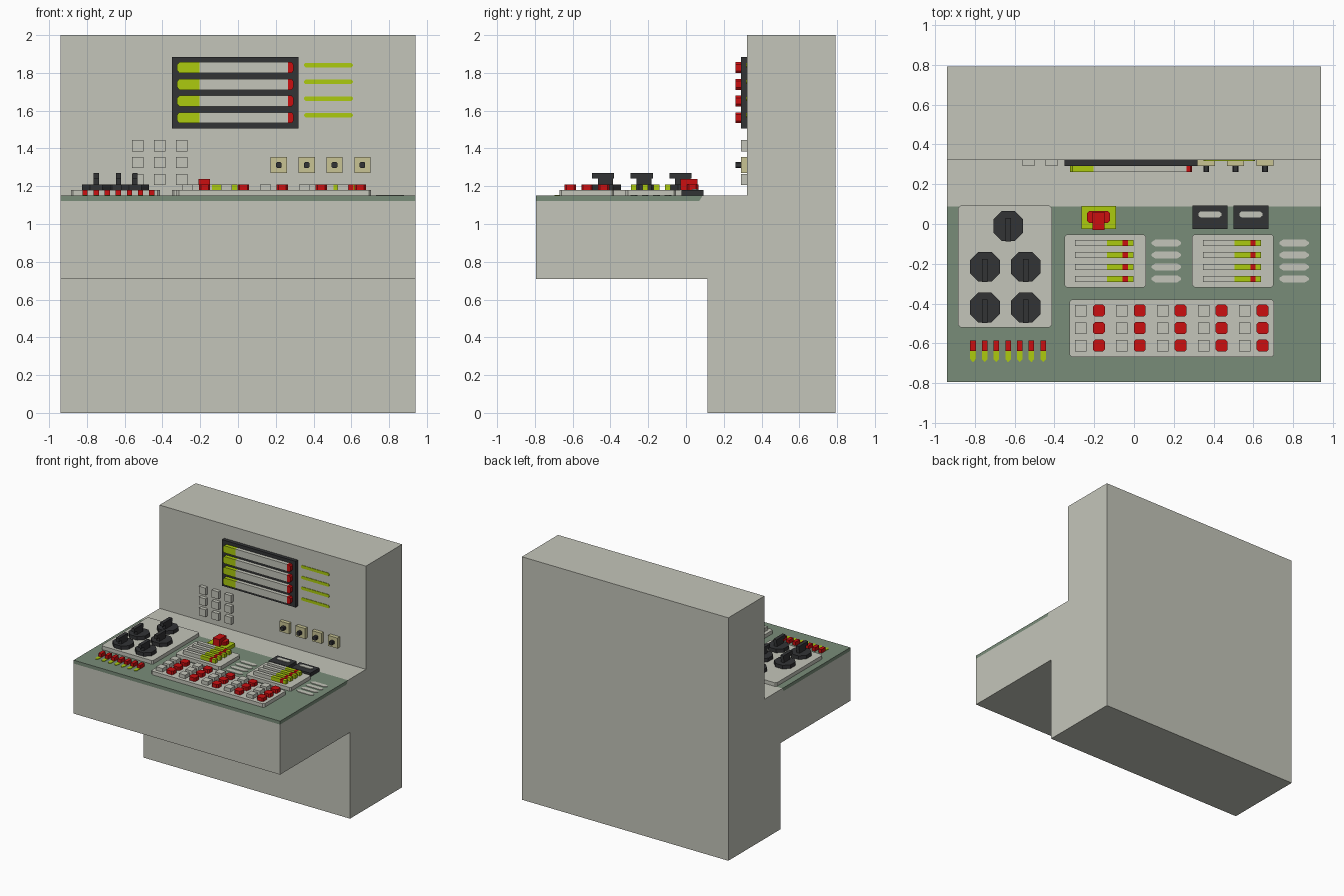
import bpy, bmesh

if "Cube" in bpy.data.objects:
    bpy.data.objects.remove(bpy.data.objects["Cube"])


def lin(c):
    c /= 255
    return c / 12.92 if c <= 0.04045 else ((c + 0.055) / 1.055) ** 2.4


def mat(name, r, g, b):
    m = bpy.data.materials.new(name)
    m.diffuse_color = (lin(r), lin(g), lin(b), 1)
    m.use_nodes = True
    m.node_tree.nodes["Principled BSDF"].inputs["Base Color"].default_value = m.diffuse_color
    return m


GREY = mat("warm grey", 196, 197, 186)
GREEN = mat("desk green", 121, 140, 121)
BLACK = mat("charcoal", 50, 51, 53)
LIME = mat("lime", 172, 203, 14)
RED = mat("red", 203, 14, 16)
CREAM = mat("cream", 200, 196, 148)

DESK, WALL = 1.15, 0.322   # desk top height, upright front face


def prism(name, pts, place, a, b, m):
    """Extrude an outline from level a to b; place(u, v, h) gives 3D."""
    bm = bmesh.new()
    lo = [bm.verts.new(place(u, v, a)) for u, v in pts]
    hi = [bm.verts.new(place(u, v, b)) for u, v in pts]
    n = len(pts)
    bm.faces.new(lo)
    bm.faces.new(hi)
    for i in range(n):
        j = (i + 1) % n
        bm.faces.new((lo[i], lo[j], hi[j], hi[i]))
    bmesh.ops.recalc_face_normals(bm, faces=bm.faces)
    me = bpy.data.meshes.new(name)
    bm.to_mesh(me)
    bm.free()
    me.materials.append(m)
    ob = bpy.data.objects.new(name, me)
    bpy.context.collection.objects.link(ob)
    return ob


def on_desk(u, v, h):
    return (u, v, DESK + h)


def on_wall(u, v, h):
    return (u, WALL - h, v)


def plate(name, u0, u1, v0, v1, a, b, m, cut=0, cv=None, place=on_desk):
    """Rectangle with optionally chamfered corners."""
    c, d = cut, cut if cv is None else cv
    if c:
        pts = [(u0 + c, v0), (u1 - c, v0), (u1, v0 + d), (u1, v1 - d),
               (u1 - c, v1), (u0 + c, v1), (u0, v1 - d), (u0, v0 + d)]
    else:
        pts = [(u0, v0), (u1, v0), (u1, v1), (u0, v1)]
    return prism(name, pts, place, a, b, m)


def square(name, u, v, s, a, b, m, cut=0, place=on_desk):
    return plate(name, u - s, u + s, v - s, v + s, a, b, m, cut, place=place)


# cabinet body: side profile extruded across the width
side = lambda y, z, x: (x, y, z)
prism("cabinet", [(0.115, 0), (0.792, 0), (0.792, 2), (WALL, 2), (WALL, DESK),
                  (0.088, DESK), (0.07, 1.122), (-0.795, 1.122),
                  (-0.795, 0.71), (0.115, 0.71)], side, -0.94, 0.94, GREY)
prism("desk_top", [(0.088, DESK), (0.07, 1.122), (-0.795, 1.122),
                   (-0.795, DESK)], side, -0.94, 0.94, GREEN)

# rotary handles on their plate
plate("handle_plate", -0.885, -0.413, -0.52, 0.092, 0, 0.03, GREY, 0.012)
for x, y in [(-0.633, -0.01), (-0.75, -0.215), (-0.545, -0.215),
             (-0.75, -0.42), (-0.545, -0.42)]:
    square("handle_base", x, y, 0.075, 0.03, 0.06, BLACK, 0.042)
    plate("handle_stem", x - 0.014, x + 0.014, y - 0.047, y + 0.033,
          0.06, 0.092, BLACK)
    plate("handle_grip", x - 0.014, x + 0.014, y - 0.078, y + 0.04,
          0.09, 0.119, BLACK)

# row of small switches with pointed tags
for i in range(7):
    x = -0.81 + 0.0588 * i
    plate("small_switch", x - 0.014, x + 0.014, -0.64, -0.585, 0, 0.03, RED)
    prism("switch_tag", [(x - 0.014, -0.64), (x - 0.014, -0.68), (x, -0.695),
                         (x + 0.014, -0.68), (x + 0.014, -0.64)],
          on_desk, 0, 0.004, LIME)

# emergency button
plate("emergency_plate", -0.265, -0.09, -0.025, 0.09, 0, 0.03, LIME)
plate("emergency_base", -0.237, -0.12, 0.005, 0.066, 0.03, 0.06, RED, 0.012)
plate("emergency_knob", -0.208, -0.149, -0.03, 0.06, 0.03, 0.088, RED)

# slider banks with their labels
for dx in (0, 0.643):
    plate("slider_plate", -0.35 + dx, 0.06 + dx, -0.32, -0.052, 0, 0.03,
          GREY, 0.012)
    for i in range(4):
        y = -0.096 - 0.06 * i
        for nm, a, b, m in [("slider_track", -0.297, -0.137, GREY),
                            ("slider_scale", -0.137, -0.057, LIME),
                            ("slider_knob", -0.057, -0.031, RED),
                            ("slider_end", -0.031, -0.003, LIME)]:
            plate(nm, a + dx, b + dx, y - 0.015, y + 0.015, 0.03, 0.06, m)
        plate("slider_label", 0.088 + dx, 0.237 + dx, y - 0.018, y + 0.018,
              0, 0.004, GREY, 0.02, 0.013)

# black gauges at the back of the desk
for x in (0.382, 0.588):
    plate("gauge", x - 0.088, x + 0.088, -0.024, 0.092, 0, 0.03, BLACK)
    plate("gauge_window", x - 0.058, x + 0.058, 0.032, 0.064, 0.03, 0.034,
          GREY, 0.012, 0.01)

# push-button field
plate("button_plate", -0.325, 0.705, -0.67, -0.38, 0, 0.03, GREY, 0.012)
for i in range(5):
    for y in (-0.436, -0.524, -0.612):
        square("grey_button", -0.267 + 0.206 * i, y, 0.029, 0.03, 0.06, GREY)
        square("red_button", -0.177 + 0.206 * i, y, 0.03, 0.03, 0.06, RED,
               0.01)

# bar display on the upright
plate("display_frame", -0.35, 0.32, 1.505, 1.885, 0, 0.03, BLACK,
      place=on_wall)
for i in range(4):
    z = 1.828 - 0.0885 * i
    pts = [(-0.205, z - 0.029), (-0.205, z + 0.029), (-0.31, z + 0.029),
           (-0.322, z + 0.015), (-0.322, z - 0.015), (-0.31, z - 0.029)]
    prism("bar_start", pts, on_wall, 0.03, 0.06, LIME)
    plate("bar_middle", -0.205, 0.264, z - 0.029, z + 0.029, 0.03, 0.06,
          GREY, place=on_wall)
    pts = [(0.264, z - 0.029), (0.264, z + 0.029), (0.284, z + 0.029),
           (0.293, z + 0.017), (0.293, z - 0.017), (0.284, z - 0.029)]
    prism("bar_end", pts, on_wall, 0.03, 0.06, RED)
    plate("bar_label", 0.35, 0.608, z + 0.001, z + 0.025, 0, 0.004, LIME,
          0.008, place=on_wall)

# wall buttons
for x in (-0.531, -0.414, -0.297):
    for z in (1.415, 1.326, 1.236):
        square("wall_button", x, z, 0.03, 0, 0.03, GREY, place=on_wall)

# cream sockets with black knobs
for i in range(4):
    x = 0.216 + 0.1475 * i
    square("socket", x, 1.312, 0.043, 0, 0.03, CREAM, place=on_wall)
    square("socket_knob", x, 1.312, 0.015, 0.03, 0.06, BLACK, 0.005,
           place=on_wall)
